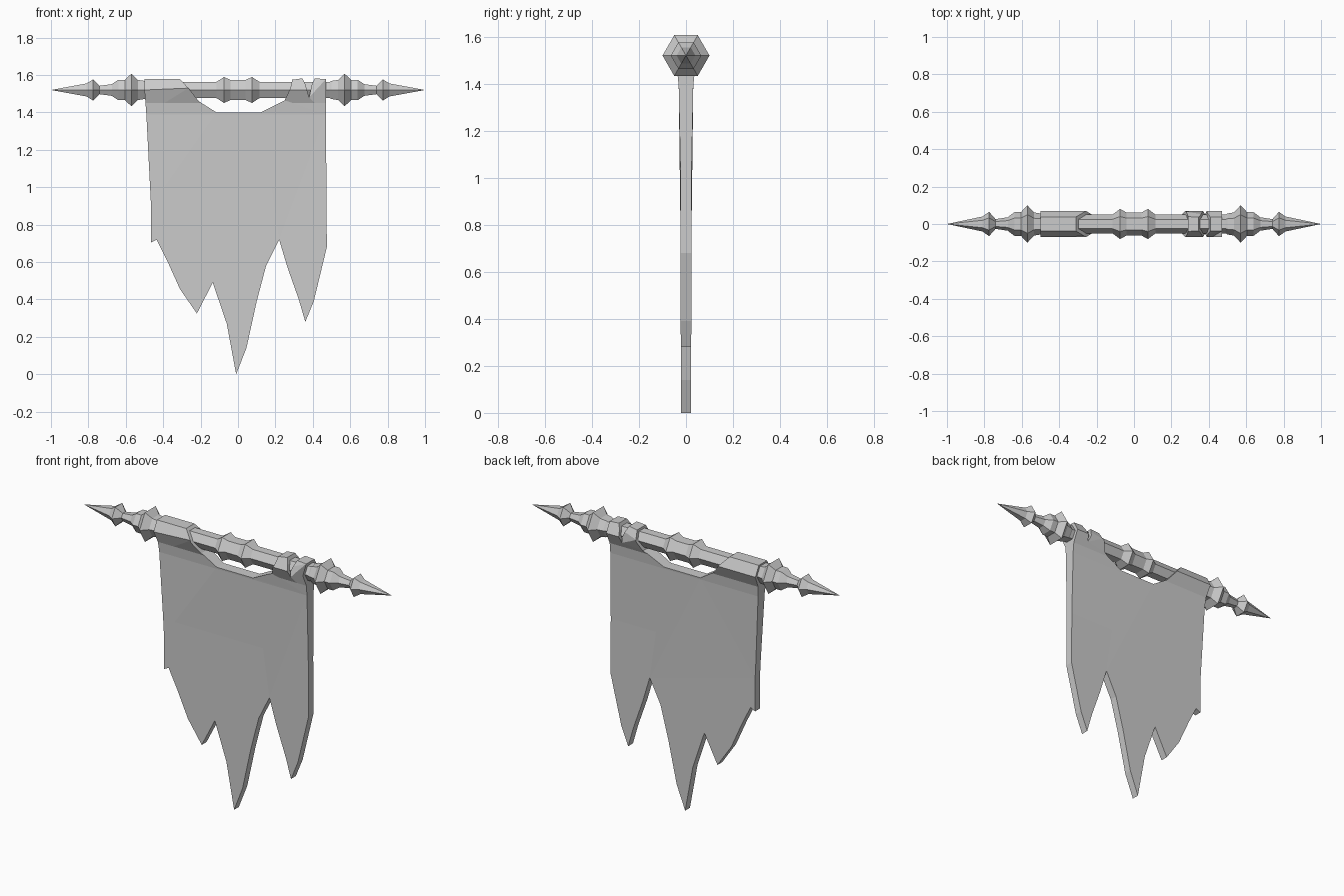
import bpy, bmesh, math

if "Cube" in bpy.data.objects:
    bpy.data.objects.remove(bpy.data.objects["Cube"])

POLE_Z = 1.52


def finish(name, bm):
    bmesh.ops.recalc_face_normals(bm, faces=bm.faces)
    mesh = bpy.data.meshes.new(name)
    bm.to_mesh(mesh)
    bm.free()
    obj = bpy.data.objects.new(name, mesh)
    bpy.context.collection.objects.link(obj)
    return obj


# Pole: six-sided turned profile (distance from centre, radius), mirrored in x
half = [(0.075, 0.08), (0.115, 0.05), (0.49, 0.05), (0.50, 0.056),
        (0.535, 0.062), (0.57, 0.10), (0.605, 0.063), (0.64, 0.063),
        (0.675, 0.036), (0.74, 0.026), (0.775, 0.065), (0.81, 0.04)]
profile = [(-x, r) for x, r in reversed(half)] + [(-0.04, 0.062), (0.04, 0.062)] + half

bm = bmesh.new()
rings = []
for x, r in profile:
    rings.append([bm.verts.new((x, r * math.cos(k * math.pi / 3),
                                POLE_Z + r * math.sin(k * math.pi / 3)))
                  for k in range(6)])
for a, b in zip(rings, rings[1:]):
    for k in range(6):
        n = (k + 1) % 6
        bm.faces.new((a[k], a[n], b[n], b[k]))
for ring, tip_x in ((rings[0], -1.0), (rings[-1], 1.0)):
    tip = bm.verts.new((tip_x, 0, POLE_Z))
    for k in range(6):
        bm.faces.new((ring[k], ring[(k + 1) % 6], tip))
finish("pole", bm)

# Cloth: torn outline with loops over the pole, extruded through y
outline = [
    (-0.50, 1.578), (-0.50, 1.52), (-0.49, 1.39), (-0.465, 0.90),
    (-0.465, 0.705), (-0.435, 0.72), (-0.38, 0.61), (-0.31, 0.455),
    (-0.22, 0.325), (-0.135, 0.49), (-0.06, 0.27), (-0.01, 0.0),
    (0.045, 0.14), (0.10, 0.39), (0.15, 0.58), (0.22, 0.72),
    (0.265, 0.57), (0.325, 0.40), (0.36, 0.28), (0.405, 0.39),
    (0.475, 0.68), (0.47, 1.39), (0.47, 1.578),
    (0.41, 1.582), (0.395, 1.55), (0.38, 1.48), (0.36, 1.55), (0.345, 1.582),
    (0.29, 1.575), (0.28, 1.53), (0.25, 1.465), (0.12, 1.40),
    (-0.115, 1.40), (-0.21, 1.46), (-0.265, 1.53), (-0.31, 1.578)]

# Half thickness by height: flat sheet below, hexagonal wrap at the pole
thickness = [(0.0, 0.022), (1.0, 0.023), (1.39, 0.031), (1.45, 0.037),
             (1.52, 0.07), (1.582, 0.036)]


def half_depth(z):
    for (z0, t0), (z1, t1) in zip(thickness, thickness[1:]):
        if z <= z1 + 1e-5:
            return t0 + (t1 - t0) * (z - z0) / (z1 - z0)
    return thickness[-1][1]


bm = bmesh.new()
front = bm.faces.new([bm.verts.new((x, -1, z)) for x, z in outline])
ext = bmesh.ops.extrude_face_region(bm, geom=[front], use_keep_orig=True)
for v in ext["geom"]:
    if isinstance(v, bmesh.types.BMVert):
        v.co.y = 1
bmesh.ops.triangulate(bm, faces=[f for f in bm.faces if len(f.verts) > 4])
for z, _ in thickness[1:-1]:
    bmesh.ops.bisect_plane(bm, geom=bm.verts[:] + bm.edges[:] + bm.faces[:],
                           dist=1e-5, plane_co=(0, 0, z), plane_no=(0, 0, 1))
for v in bm.verts:
    v.co.y = math.copysign(half_depth(v.co.z), v.co.y)
bmesh.ops.dissolve_limit(bm, angle_limit=0.005, verts=bm.verts, edges=bm.edges)
finish("torn_banner_cloth", bm)
